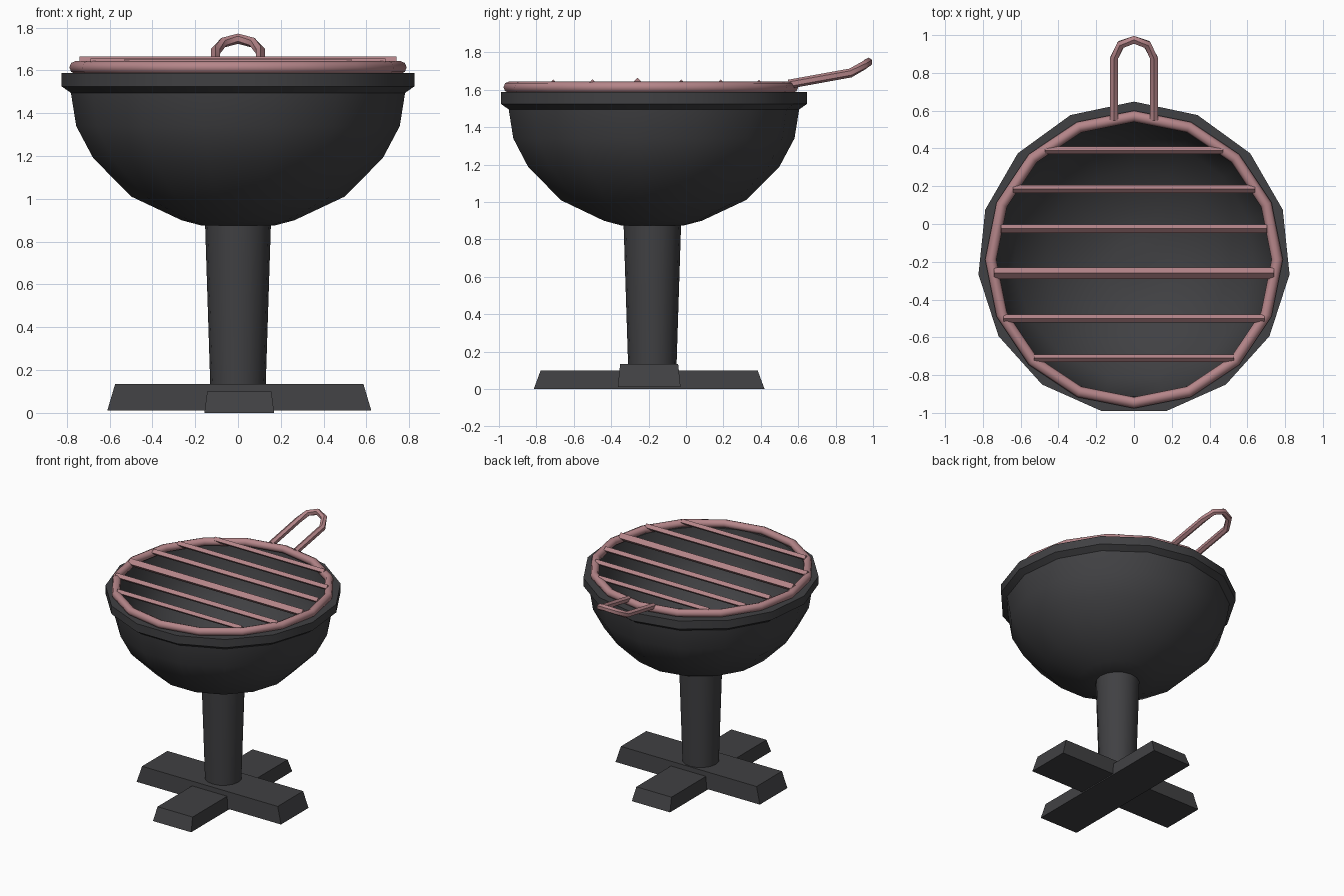
import bpy, bmesh, math
from mathutils import Vector

if "Cube" in bpy.data.objects:
    bpy.data.objects.remove(bpy.data.objects["Cube"])

CY = -0.18  # the round parts share this centre line


def material(name, col):
    m = bpy.data.materials.new(name)
    m.diffuse_color = (*col, 1)
    m.use_nodes = True
    m.node_tree.nodes["Principled BSDF"].inputs["Base Color"].default_value = m.diffuse_color
    return m


CHARCOAL = material("charcoal enamel", (0.052, 0.052, 0.056))
ROSE = material("rose metal", (0.46, 0.235, 0.25))


def finish(name, bm, mat, angle=None):
    bmesh.ops.recalc_face_normals(bm, faces=bm.faces)
    me = bpy.data.meshes.new(name)
    bm.to_mesh(me)
    bm.free()
    me.materials.append(mat)
    ob = bpy.data.objects.new(name, me)
    bpy.context.collection.objects.link(ob)
    if angle:
        bpy.context.view_layer.objects.active = ob
        ob.select_set(True)
        bpy.ops.object.shade_smooth_by_angle(angle=math.radians(angle))
        ob.select_set(False)
    return ob


def lathe(name, profile, sides, mat, angle):
    """Spin (radius, z) points round the centre line; one vertex faces +y."""
    bm = bmesh.new()
    rings = []
    for r, z in profile:
        rings.append([bm.verts.new((r * math.sin(i * math.tau / sides),
                                    CY + r * math.cos(i * math.tau / sides), z))
                      for i in range(sides)])
    for a, b in zip(rings, rings[1:]):
        for i in range(sides):
            j = (i + 1) % sides
            bm.faces.new((a[i], a[j], b[j], b[i]))
    bm.faces.new(rings[0])
    bm.faces.new(rings[-1])
    return finish(name, bm, mat, angle)


def tube(name, pts, r, sides, mat, angle=None, closed=False):
    """Sweep a regular polygon with a corner up along a path."""
    bm = bmesh.new()
    pts = [Vector(p) for p in pts]
    n = len(pts)
    rings = []
    for k, p in enumerate(pts):
        if closed:
            before, after = pts[k - 1], pts[(k + 1) % n]
        else:
            before, after = pts[max(k - 1, 0)], pts[min(k + 1, n - 1)]
        t = (after - before).normalized()
        side = t.cross(Vector((0, 0, 1))).normalized()
        up = side.cross(t)
        rings.append([bm.verts.new(p + r * (math.cos(a) * up + math.sin(a) * side))
                      for a in (i * math.tau / sides for i in range(sides))])
    pairs = list(zip(rings, rings[1:]))
    if closed:
        pairs.append((rings[-1], rings[0]))
    else:
        bm.faces.new(rings[0])
        bm.faces.new(rings[-1])
    for a, b in pairs:
        for i in range(sides):
            j = (i + 1) % sides
            bm.faces.new((a[i], a[j], b[j], b[i]))
    return finish(name, bm, mat, angle)


def foot(name, hx, hy, z0, z1, tx, ty):
    """Tapered box: half sizes below, smaller half sizes on top."""
    bm = bmesh.new()
    bmesh.ops.create_cube(bm, size=2)
    for v in bm.verts:
        top = v.co.z > 0
        v.co = (v.co.x * (tx if top else hx) + 0.006,
                v.co.y * (ty if top else hy) + CY - 0.017,
                z1 if top else z0)
    finish(name, bm, CHARCOAL)


# Bowl: outer shell, flared rim, inner shell
lathe("bowl", [(0.17, 0.875), (0.265, 0.9), (0.5, 1.01), (0.68, 1.19), (0.76, 1.34),
               (0.785, 1.495), (0.828, 1.525), (0.828, 1.588), (0.75, 1.588),
               (0.715, 1.36), (0.64, 1.22), (0.47, 1.06), (0.24, 0.95), (0.1, 0.935)],
      15, CHARCOAL, 40)

# Stem
lathe("stem", [(0.128, 0.08), (0.155, 0.92)], 16, CHARCOAL, 40)

# Crossed feet
foot("side_feet", 0.617, 0.168, 0.01, 0.135, 0.58, 0.155)
foot("front_back_feet", 0.163, 0.617, 0.0, 0.1, 0.15, 0.58)

# Grill ring
tube("grill_ring", [(0.758 * math.cos(i * math.tau / 16),
                     CY - 0.008 + 0.758 * math.sin(i * math.tau / 16), 1.614)
                    for i in range(16)], 0.03, 8, ROSE, 50, closed=True)

# Grill bars
for i, (y, half, r) in enumerate([(0.39, 0.47, 0.02), (0.185, 0.64, 0.021),
                                  (-0.025, 0.705, 0.022), (-0.26, 0.74, 0.03),
                                  (-0.50, 0.69, 0.022), (-0.71, 0.53, 0.02)]):
    tube(f"grill_bar_{i + 1}", [(-half, y, 1.634), (half, y, 1.634)], r, 4, ROSE)

# Looped handle
half_loop = [(0.105, 0.55, 1.63), (0.105, 0.88, 1.69), (0.07, 0.95, 1.73), (0, 0.975, 1.748)]
tube("handle", half_loop + [(-x, y, z) for x, y, z in half_loop[-2::-1]],
     0.024, 6, ROSE, 50)
